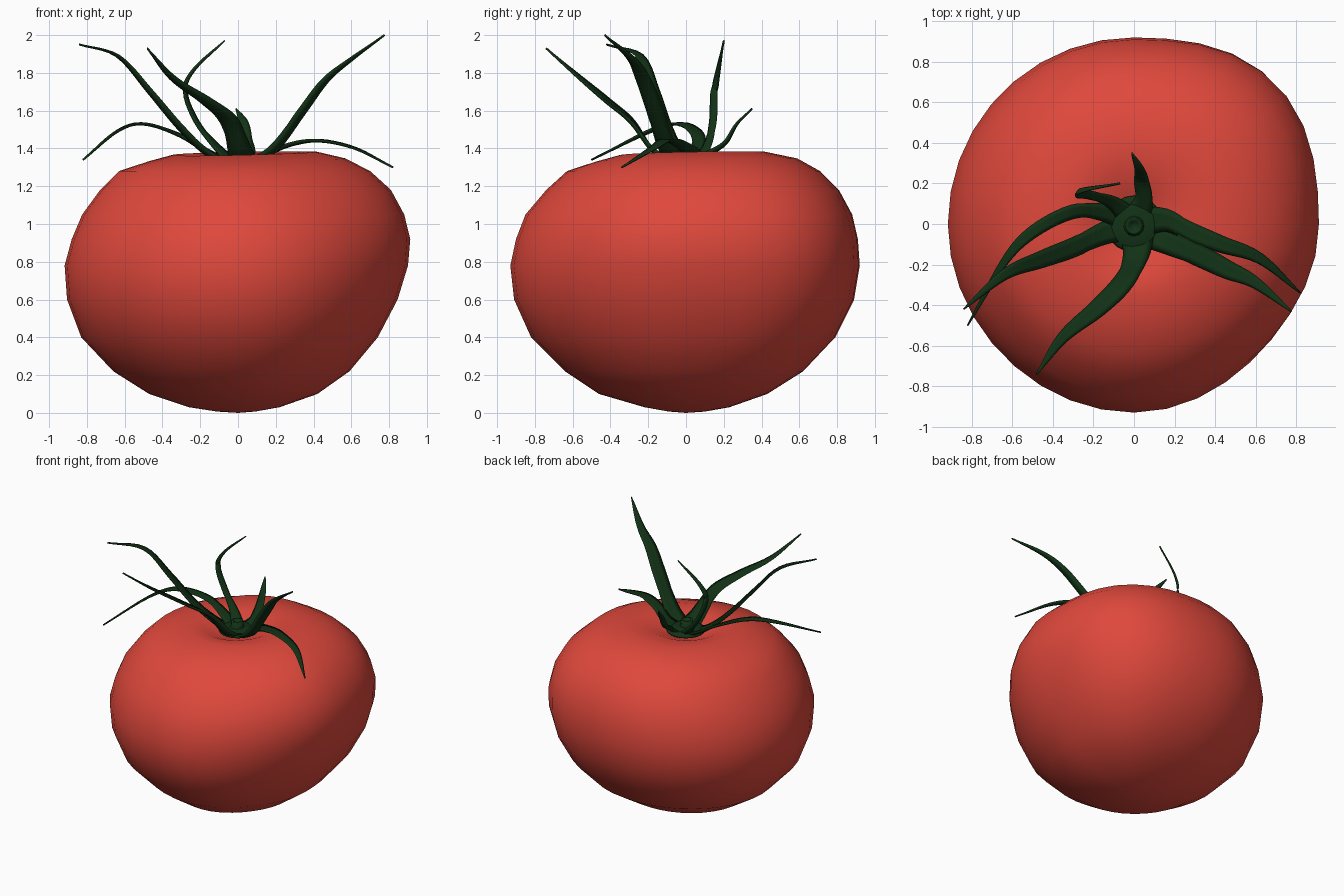
import bpy, bmesh, math
from mathutils import Vector

if "Cube" in bpy.data.objects:
    bpy.data.objects.remove(bpy.data.objects["Cube"])


def material(name, color):
    m = bpy.data.materials.new(name)
    m.diffuse_color = (*color, 1)
    m.use_nodes = True
    m.node_tree.nodes["Principled BSDF"].inputs["Base Color"].default_value = m.diffuse_color
    return m


RED = material("red skin", (0.74, 0.065, 0.045))
GREEN = material("dark green leaf", (0.006, 0.032, 0.008))


def add_object(name, bm, mat):
    bmesh.ops.recalc_face_normals(bm, faces=bm.faces)
    for f in bm.faces:
        f.smooth = True
    me = bpy.data.meshes.new(name)
    bm.to_mesh(me)
    bm.free()
    me.materials.append(mat)
    ob = bpy.data.objects.new(name, me)
    bpy.context.collection.objects.link(ob)
    return ob


def skin(bm, rings):
    """Bridge consecutive closed rings of vertices with quads."""
    for a, b in zip(rings, rings[1:]):
        n = len(a)
        for i in range(n):
            bm.faces.new((a[i], a[(i + 1) % n], b[(i + 1) % n], b[i]))


def spline(pts, steps):
    """Catmull-Rom curve through the points."""
    p = [2 * pts[0] - pts[1]] + pts + [2 * pts[-1] - pts[-2]]
    out = []
    for i in range(1, len(p) - 2):
        a, b, c, d = p[i - 1:i + 3]
        for k in range(steps):
            t = k / steps
            out.append(0.5 * (2 * b + (c - a) * t + (2 * a - 5 * b + 4 * c - d) * t * t
                              + (3 * b - a - 3 * c + d) * t ** 3))
    return out + [pts[-1]]


# Fruit body: height, then radius towards right, back, left, front
LEVELS = [
    (0.007, .09, .10, .11, .09), (0.03, .22, .23, .26, .22), (0.10, .42, .43, .47, .46),
    (0.22, .59, .62, .66, .64), (0.40, .74, .79, .83, .82), (0.60, .845, .89, .905, .91),
    (0.78, .90, .92, .918, .93), (0.92, .912, .91, .88, .90), (1.05, .88, .88, .825, .85),
    (1.18, .81, .81, .73, .74), (1.28, .70, .71, .63, .63), (1.35, .57, .59, .48, .48),
    (1.385, .42, .42, .35, .35), (1.375, .26, .26, .24, .24), (1.335, .16, .16, .15, .15),
    (1.30, .08, .08, .08, .08),
]
SEG = 36
bm = bmesh.new()
rings = []
for z, right, back, left, front in LEVELS:
    ring = []
    for i in range(SEG):
        a = math.tau * i / SEG
        c, s = math.cos(a), math.sin(a)
        r = (right if c > 0 else left) * c * c + (back if s > 0 else front) * s * s
        # one fuller shoulder at the back right, one flatter at the front right
        bulge = (0.08 if s > 0 else -0.03) if c > 0 else (0.0 if s > 0 else -0.01)
        r *= 1 + bulge * math.sin(2 * a) ** 2
        drop = 0.012 * (1 - 0.7 * c - 0.7 * s) if 1.3 < z else 0
        ring.append(bm.verts.new((r * c, r * s, z - drop)))
    rings.append(ring)
skin(bm, rings)
for ring, z in ((rings[0], 0.0), (rings[-1], 1.28)):
    tip = bm.verts.new((0, 0, z))
    for i in range(SEG):
        bm.faces.new((ring[i], ring[(i + 1) % SEG], tip))
add_object("tomato_body", bm, RED)

# Sepals: name, root width, middle width, path from the centre to the tip
SEPALS = [
    ("sepal_right_upright", .15, .10, [(.03, -.03, 1.31), (.19, -.10, 1.39), (.35, -.17, 1.60),
                                       (.47, -.23, 1.76), (.60, -.29, 1.87), (.775, -.43, 2.0)]),
    ("sepal_right_drooping", .15, .09, [(.03, .01, 1.31), (.16, .02, 1.37), (.28, -.04, 1.42),
                                        (.43, -.10, 1.44), (.62, -.17, 1.40), (.82, -.34, 1.30)]),
    ("sepal_front", .17, .10, [(.02, -.04, 1.31), (.01, -.17, 1.38), (-.05, -.29, 1.54),
                               (-.18, -.42, 1.65), (-.35, -.56, 1.77), (-.48, -.74, 1.93)]),
    ("sepal_left_upright", .14, .09, [(-.03, -.01, 1.31), (-.16, -.05, 1.37), (-.31, -.12, 1.51),
                                      (-.47, -.18, 1.70), (-.64, -.25, 1.89), (-.84, -.42, 1.95)]),
    ("sepal_left_drooping", .12, .065, [(-.03, .02, 1.31), (-.16, .06, 1.38), (-.31, .06, 1.47),
                                        (-.50, -.04, 1.53), (-.64, -.19, 1.49), (-.82, -.50, 1.34)]),
    ("sepal_back_curled", .11, .04, [(-.02, .03, 1.31), (-.11, .11, 1.40), (-.22, .145, 1.54),
                                     (-.28, .15, 1.70), (-.23, .17, 1.82), (-.07, .20, 1.97)]),
    ("sepal_back_short", .14, .075, [(.01, .03, 1.31), (.05, .12, 1.37), (.04, .21, 1.43),
                                     (.03, .27, 1.53), (-.01, .35, 1.61)]),
]
for name, root, middle, path in SEPALS:
    pts = spline([Vector(p) for p in path], 5)
    bm = bmesh.new()
    rings = []
    for i, p in enumerate(pts):
        t = i / (len(pts) - 1)
        tan = (pts[min(i + 1, len(pts) - 1)] - pts[max(i - 1, 0)]).normalized()
        side = Vector((-p.y, p.x, 0))
        side = (side - tan * side.dot(tan)).normalized()
        up = side.cross(tan).normalized()
        if up.z < 0:
            up = -up
        if t < 0.35:
            w = root + (middle - root) * t / 0.35
        else:
            w = middle * (1 - ((t - 0.35) / 0.65) ** 2) + 0.008
        h = 0.013 * (1 - 0.6 * t)
        # shallow channel-shaped cross-section
        section = [(-.5, .12 * w), (-.2, h), (.2, h), (.5, .12 * w), (.2, -h), (-.2, -h)]
        rings.append([bm.verts.new(p + side * (u * w) + up * v) for u, v in section])
    skin(bm, rings)
    bm.faces.new(rings[0])
    bm.faces.new(rings[-1])
    add_object(name, bm, GREEN)

# Calyx disc that joins the sepals
bm = bmesh.new()
bmesh.ops.create_uvsphere(bm, u_segments=20, v_segments=10, radius=1)
for v in bm.verts:
    v.co = (v.co.x * .14, v.co.y * .14, 1.335 + v.co.z * .03)
add_object("calyx_base", bm, GREEN)

# Stem stub with a hollow end
bm = bmesh.new()
rings = []
for r, z in ((.065, 1.34), (.045, 1.37), (.042, 1.41), (.03, 1.41), (.02, 1.385)):
    rings.append([bm.verts.new((r * math.cos(math.tau * i / 12), r * math.sin(math.tau * i / 12) - .01, z))
                  for i in range(12)])
skin(bm, rings)
bm.faces.new(rings[-1])
add_object("stem_stub", bm, GREEN)
